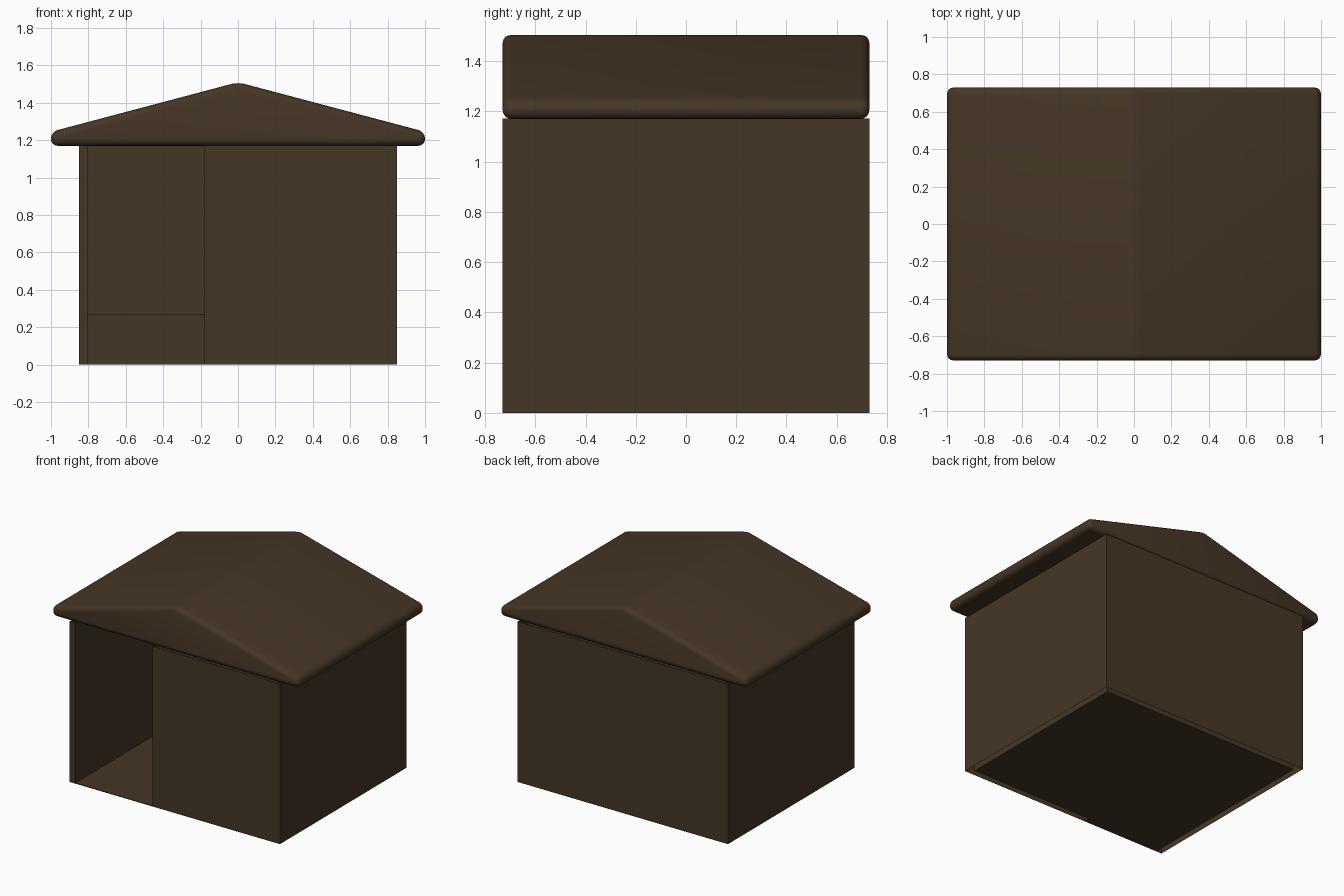
import bpy, bmesh

if "Cube" in bpy.data.objects:
    bpy.data.objects.remove(bpy.data.objects["Cube"])

wood = bpy.data.materials.new("dark brown wood")
wood.diffuse_color = (0.060, 0.037, 0.0185, 1)
wood.use_nodes = True
wood.node_tree.nodes["Principled BSDF"].inputs["Base Color"].default_value = wood.diffuse_color


def extrude(name, points, to_3d, offset, caps=True):
    """Extrude a closed 2D outline along an offset vector."""
    bm = bmesh.new()
    a = [bm.verts.new(to_3d(p)) for p in points]
    b = [bm.verts.new([c + o for c, o in zip(v.co, offset)]) for v in a]
    n = len(a)
    for i in range(n):
        j = (i + 1) % n
        bm.faces.new((a[i], a[j], b[j], b[i]))
    if caps:
        bm.faces.new(a[::-1])
        bm.faces.new(b)
        bmesh.ops.recalc_face_normals(bm, faces=bm.faces)
    me = bpy.data.meshes.new(name)
    bm.to_mesh(me)
    bm.free()
    ob = bpy.data.objects.new(name, me)
    bpy.context.collection.objects.link(ob)
    me.materials.append(wood)
    return ob


X, Y, T, TOP = 0.85, 0.73, 0.045, 1.17
xi, yi, door = X - T, Y - T, -0.18
flat = lambda p: (p[0], p[1], 0)

# walls: double skin around the hut with a full-height doorway, hollow below
extrude("walls", [(door, -Y), (X, -Y), (X, Y), (-X, Y), (-X, -Y), (-xi, -Y),
                  (-xi, yi), (xi, yi), (xi, -yi), (door, -yi)],
        flat, (0, 0, TOP + 0.002), caps=False)

# floor, reaching out into the doorway
extrude("floor", [(-xi, -Y), (door, -Y), (door, -yi), (xi, -yi), (xi, yi), (-xi, yi)],
        flat, (0, 0, 0.004))

# low bench along the back wall
extrude("bench", [(-xi, 0.2), (xi, 0.2), (xi, yi), (-xi, yi)], flat, (0, 0, 0.27))

# gable roof with rounded edges
roof = extrude("roof", [(-1, TOP), (1, TOP), (1, 1.245), (0, 1.51), (-1, 1.245)],
               lambda p: (p[0], -Y, p[1]), (0, 2 * Y, 0))
bev = roof.modifiers.new("rounded edges", 'BEVEL')
bev.width = 0.036
bev.segments = 4
bev.limit_method = 'ANGLE'
bev.angle_limit = 0.3
bpy.context.view_layer.objects.active = roof
roof.select_set(True)
bpy.ops.object.modifier_apply(modifier=bev.name)
bpy.ops.object.shade_smooth_by_angle(angle=0.7)
